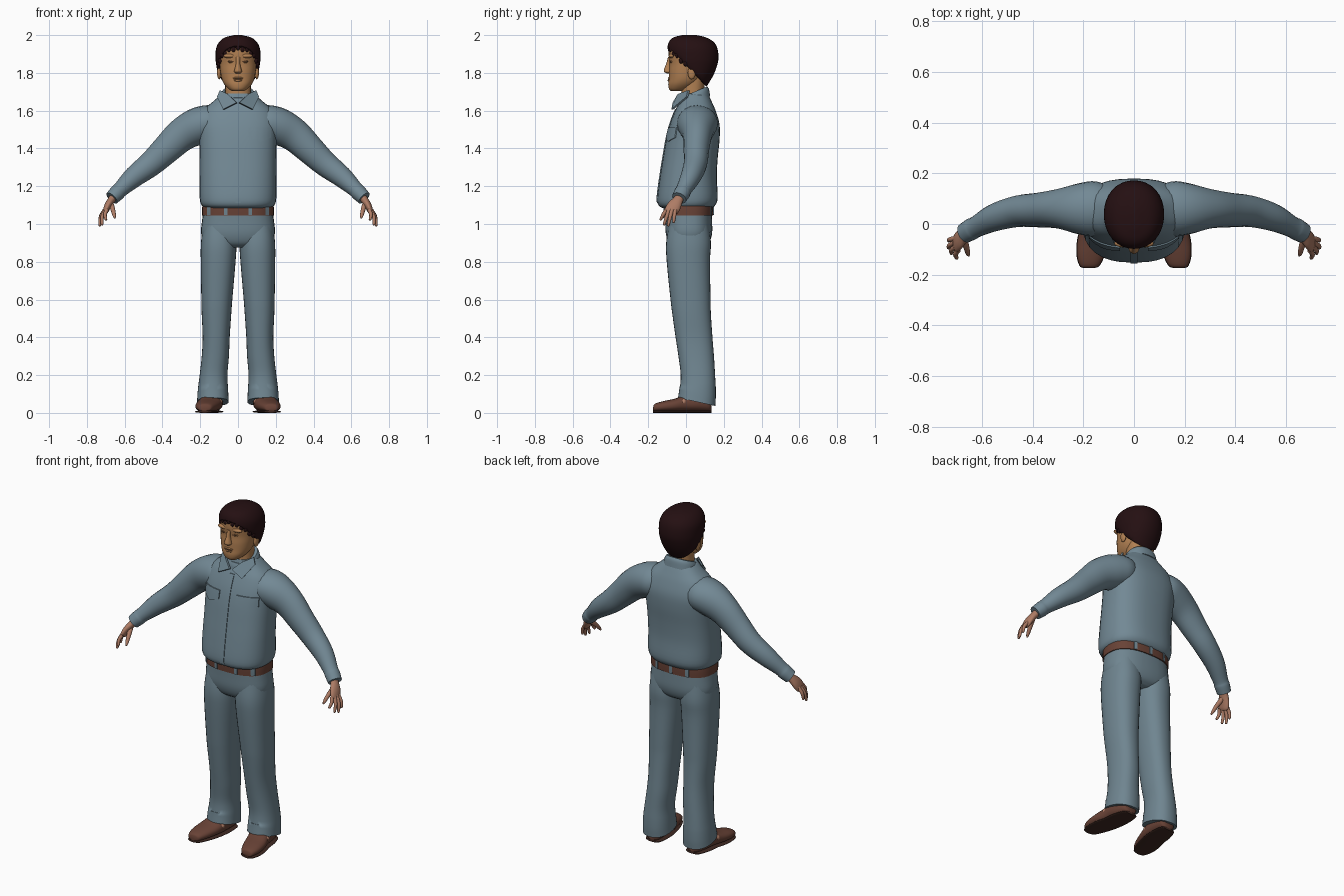
import bpy, bmesh, math
from mathutils import Vector
from mathutils.bvhtree import BVHTree

if "Cube" in bpy.data.objects:
    bpy.data.objects.remove(bpy.data.objects["Cube"])


def material(name, r, g, b):
    m = bpy.data.materials.new(name)
    m.use_nodes = True
    m.diffuse_color = (r, g, b, 1)
    bsdf = m.node_tree.nodes["Principled BSDF"]
    bsdf.inputs["Base Color"].default_value = (r, g, b, 1)
    bsdf.inputs["Roughness"].default_value = .8
    return m


shirt_blue = material("shirt blue", .17, .25, .30)
trouser_blue = material("trouser blue", .16, .235, .28)
face_skin = material("face skin", .44, .215, .085)
hand_skin = material("hand skin", .42, .20, .13)
hair_brown = material("dark hair", .018, .005, .006)
leather = material("brown leather", .14, .055, .037)
sole_brown = material("dark sole", .05, .022, .016)
line_brown = material("lash brown", .10, .045, .02)


def refine(rows, steps=4):
    """Smooth the rows with a Catmull-Rom spline."""
    p = [Vector(r) for r in rows]
    p = [p[0] * 2 - p[1]] + p + [p[-1] * 2 - p[-2]]
    out = []
    for a, b, c, d in zip(p, p[1:], p[2:], p[3:]):
        for i in range(steps):
            t = i / steps
            out.append((b * 2 + (c - a) * t + (a * 2 - b * 5 + c * 4 - d) * t * t
                        + (b * 3 - a - c * 3 + d) * t ** 3) * .5)
    return out + [p[-2]]


def skin_rings(rings):
    """Bridge closed rings of points and cap both ends; gives points and faces."""
    n, last = len(rings[0]), len(rings) - 1
    points = [Vector(co) for ring in rings for co in ring]
    faces = [(k * n + i, k * n + (i + 1) % n, (k + 1) * n + (i + 1) % n, (k + 1) * n + i)
             for k in range(last) for i in range(n)]
    faces += [tuple(reversed(range(n))), tuple(range(last * n, last * n + n))]
    return points, faces


def unit_ring(power, n=32):
    for i in range(n):
        a = math.tau * i / n
        c, s = math.cos(a), math.sin(a)
        yield (math.copysign(abs(c) ** (2 / power), c),
               math.copysign(abs(s) ** (2 / power), s))


def loft(rows, power=2.3, along_y=False):
    """Rows are (position, low a, high a, low b, high b)."""
    rings = []
    for t, a0, a1, b0, b1 in refine(rows):
        ring = []
        for c, s in unit_ring(power):
            a, b = (a0 + a1 + c * (a1 - a0)) / 2, (b0 + b1 + s * (b1 - b0)) / 2
            ring.append((a, t, b) if along_y else (a, b, t))
        rings.append(ring)
    return skin_rings(rings)


def body(rows, power=2.3):
    """Left-right symmetrical loft from (z, half width, front, back)."""
    return loft([(z, -h, h, f, b) for z, h, f, b in rows], power)


def tube(rows):
    """Rows are (x, y, z, radius along y, other radius)."""
    rows = refine(rows)
    pts = [Vector(r[:3]) for r in rows]
    rings = []
    for i, (p, r) in enumerate(zip(pts, rows)):
        t = (pts[min(i + 1, len(pts) - 1)] - pts[max(i - 1, 0)]).normalized()
        u = Vector((0, 1, 0))
        u = (u - t * u.dot(t)).normalized()
        v = t.cross(u)
        rings.append([p + u * c * r[3] + v * s * r[4] for c, s in unit_ring(2, 20)])
    return skin_rings(rings)


def ball(centre, radii, levels=12):
    rings = []
    for k in range(levels + 1):
        a = math.pi * (.02 + .96 * k / levels)
        rings.append([(centre[0] + radii[0] * c * math.sin(a),
                       centre[1] + radii[1] * s * math.sin(a),
                       centre[2] - radii[2] * math.cos(a)) for c, s in unit_ring(2, 20)])
    return skin_rings(rings)


def mirrored(part):
    return [Vector((-p.x, p.y, p.z)) for p in part[0]], part[1]


def build(name, parts, mat):
    """Make one smooth object of the parts."""
    points, faces = [], []
    for part_points, part_faces in parts:
        start = len(points)
        points += part_points
        faces += [[start + i for i in f] for f in part_faces]
    me = bpy.data.meshes.new(name)
    me.from_pydata(points, [], faces)
    bm = bmesh.new()
    bm.from_mesh(me)
    bmesh.ops.recalc_face_normals(bm, faces=bm.faces[:])
    bm.to_mesh(me)
    bm.free()
    me.materials.append(mat)
    ob = bpy.data.objects.new(name, me)
    bpy.context.collection.objects.link(ob)
    bpy.ops.object.select_all(action="DESELECT")
    ob.select_set(True)
    bpy.context.view_layer.objects.active = ob
    bpy.ops.object.shade_smooth_by_angle(angle=math.radians(45))
    return BVHTree.FromPolygons(points, faces)


def pair(name, parts, mat):
    build("left_" + name, parts, mat)
    build("right_" + name, [mirrored(p) for p in parts], mat)


def patch(name, target, mat, x0, x1, top, bottom, lift=.004, front=-1, nx=10, nz=5):
    """Thin plate laid on the front or back of a target surface."""
    rings = []
    for i in range(nx + 1):
        t = i / nx
        x, outer, inner = x0 + (x1 - x0) * t, [], []
        for j in range(nz + 1):
            z = bottom(t) + (top(t) - bottom(t)) * j / nz
            hit = target.ray_cast(Vector((x, front, z)), Vector((0, -front, 0)))[0]
            y = hit.y if hit else 0
            outer.append((x, y + front * lift, z))
            inner.append((x, y - front * .003, z))
        rings.append(outer + inner[::-1])
    build(name, [skin_rings(rings)], mat)


# Shirt: torso and sleeves
torso = body([(1.085, .17, -.125, .135), (1.1, .193, -.146, .155), (1.14, .203, -.152, .168),
              (1.25, .203, -.138, .163), (1.35, .203, -.122, .168), (1.45, .206, -.105, .178),
              (1.53, .21, -.085, .177), (1.6, .185, -.058, .157), (1.65, .13, -.035, .135),
              (1.69, .085, -.025, .115)], power=2.5)
sleeve = tube([(.08, .06, 1.54, .08, .08), (.15, .06, 1.535, .108, .095), (.22, .06, 1.515, .1, .098),
               (.3, .06, 1.47, .078, .088), (.38, .055, 1.395, .068, .077), (.46, .05, 1.32, .062, .067),
               (.55, .025, 1.25, .054, .056), (.62, -.01, 1.185, .042, .042),
               (.64, -.02, 1.165, .043, .042), (.668, -.036, 1.137, .04, .038)])
shirt = build("shirt", [torso, mirrored(sleeve), sleeve], shirt_blue)

# Shirt front strip and pocket flaps
patch("button_strip", shirt, shirt_blue, -.014, .014, lambda t: 1.61, lambda t: 1.11, nx=2, nz=30)
for side, word in ((1, "left"), (-1, "right")):
    patch(word + "_pocket_flap", shirt, shirt_blue, .055 * side, .175 * side, lambda t: 1.51,
          lambda t: 1.435 + .05 * abs(t - .55), lift=.006)

# Collar: standing band, lowered at the front, with two pointed flaps
band = body([(1.64, .102, -.045, .128), (1.68, .093, -.04, .122), (1.7, .084, -.032, .112)])
for p in band[0]:
    p.z += (p.y - .045) * .42
build("collar_band", [band], shirt_blue)
outline = [Vector(co) for co in ((.004, -.062, 1.64), (.05, -.035, 1.685), (.092, .02, 1.705),
                                 (.108, .01, 1.67), (.075, -.068, 1.605))]
flap = skin_rings([outline, [p + Vector((.004, -.009, .003)) for p in outline]])
pair("collar_flap", [flap], shirt_blue)

# Trousers: hips and legs
hips = body([(1.09, .18, -.112, .135), (1.02, .19, -.11, .138), (.95, .195, -.107, .138),
             (.9, .17, -.09, .122), (.875, .1, -.06, .09)], power=2.5)
leg = loft([(1.0, .015, .185, -.09, .12), (.9, .008, .196, -.105, .132), (.8, .013, .197, -.102, .127),
            (.6, .03, .194, -.082, .13), (.52, .036, .192, -.072, .132), (.4, .044, .187, -.055, .14),
            (.3, .048, .192, -.04, .148), (.2, .056, .203, -.028, .154), (.12, .052, .213, -.034, .158),
            (.06, .05, .217, -.042, .155)])
for p in leg[0]:
    if p.z < .13:
        p.z -= (p.y - .05) * .22
build("trousers", [hips, mirrored(leg), leg], trouser_blue)

# Belt and its loops
belt = build("belt", [body([(1.045, .191, -.116, .143), (1.08, .19, -.118, .144),
                            (1.115, .187, -.118, .143)], power=2.5)], leather)
for i, (x, front) in enumerate(((-.065, -1), (.065, -1), (-.155, -1), (.155, -1),
                                (-.1, 1), (.1, 1), (0, 1))):
    patch("belt_loop_%d" % i, belt, trouser_blue, x - .009, x + .009,
          lambda t: 1.11, lambda t: 1.047, front=front, nx=2)

# Shoes
shoe_rows = [(-.174, .16, .195, .012, .03), (-.165, .138, .213, .008, .048), (-.12, .115, .225, .006, .062),
             (-.06, .095, .222, .006, .075), (0, .083, .207, .006, .095), (.06, .08, .2, .006, .1),
             (.12, .087, .18, .006, .09), (.134, .105, .162, .012, .07)]
pair("shoe", [loft(shoe_rows, along_y=True)], leather)
pair("sole", [loft([(y, a - .002, b + .002, 0, .013) for y, a, b, *_ in shoe_rows],
                   power=2.6, along_y=True)], sole_brown)
pair("sock", [ball((.147, -.012, .058), (.066, .026, .028))], hand_skin)

# Hands: palm, four fingers and thumb
hand = [tube([(.645, -.025, 1.16, .026, .022), (.668, -.04, 1.13, .026, .02), (.687, -.06, 1.1, .036, .019),
              (.7, -.078, 1.07, .036, .015), (.704, -.084, 1.058, .026, .01)])]
fingers = [((.694, -.104), (.698, -.136, 1.02)), ((.702, -.09), (.72, -.117, .993)),
           ((.706, -.074), (.732, -.095, .988)), ((.704, -.057), (.732, -.066, 1.005))]
for (x, y), tip in fingers:
    base, tip = Vector((x, y, 1.075)), Vector(tip)
    mid = (base + tip) / 2 + Vector((.008, 0, .003))
    hand.append(tube([(*base, .0105, .0105), (*mid, .0095, .0095), (*tip.lerp(mid, .15), .007, .007),
                      (*tip, .003, .003)]))
hand.append(tube([(.672, -.055, 1.105, .014, .014), (.662, -.088, 1.075, .012, .012),
                  (.655, -.115, 1.045, .009, .009), (.652, -.125, 1.03, .004, .004)]))
pair("hand", hand, hand_skin)

# Head, neck and facial features
skull = body([(1.703, .03, -.078, -.02), (1.715, .05, -.09, .02), (1.74, .073, -.094, .06),
              (1.77, .087, -.091, .085), (1.81, .094, -.09, .1), (1.85, .098, -.087, .115),
              (1.9, .1, -.092, .125), (1.94, .095, -.085, .12), (1.975, .06, -.05, .085)], power=2.2)
neck = body([(1.62, .075, -.03, .1), (1.68, .068, -.025, .095), (1.78, .068, -.02, .1)])
nose = body([(1.797, .012, -.1, -.07), (1.806, .021, -.116, -.07), (1.82, .018, -.116, -.07),
             (1.85, .011, -.104, -.07), (1.885, .013, -.095, -.07)], power=2)
paired = [ball((.042, -.076, 1.89), (.036, .016, .012)), ball((.036, -.075, 1.86), (.017, .011, .009)),
          ball((.1, .03, 1.8), (.011, .021, .034))]
lips = [ball((0, -.086, 1.773), (.028, .01, .006)), ball((0, -.086, 1.76), (.024, .011, .007))]
head = build("head", [skull, neck, nose] + lips + [mirrored(p) for p in paired] + paired, face_skin)
patch("mouth_line", head, line_brown, -.026, .026, lambda t: 1.7685, lambda t: 1.7655, lift=.002, nz=1)
for side, word in ((1, "left"), (-1, "right")):
    patch(word + "_lash_line", head, line_brown, .022 * side, .052 * side,
          lambda t: 1.861 + .004 * math.sin(math.pi * t), lambda t: 1.858, lift=.002, nz=1)

# Hair: cap flattened along a sloping hairline, with a ragged fringe
hair = body([(1.715, .06, .0, .1), (1.74, .08, -.02, .117), (1.79, .104, -.055, .146),
             (1.84, .115, -.078, .165), (1.88, .119, -.092, .172), (1.93, .116, -.098, .166),
             (1.965, .098, -.09, .145), (1.988, .068, -.065, .105), (2, .02, -.02, .055)], power=2.1)
for p in hair[0]:
    p.z = max(p.z, 1.935 - 1.05 * (p.y + .09))
build("hair", [hair], hair_brown)
tufts = []
for i in range(13):
    a = math.radians(-78 + 13 * i)
    x, y = .103 * math.sin(a), .02 - .106 * math.cos(a)
    z = 1.935 - 1.0 * (y + .09) + .004 * (-1) ** i
    tufts.append(ball((x, y, z), (.012, .012, .017)))
build("fringe", tufts, hair_brown)
